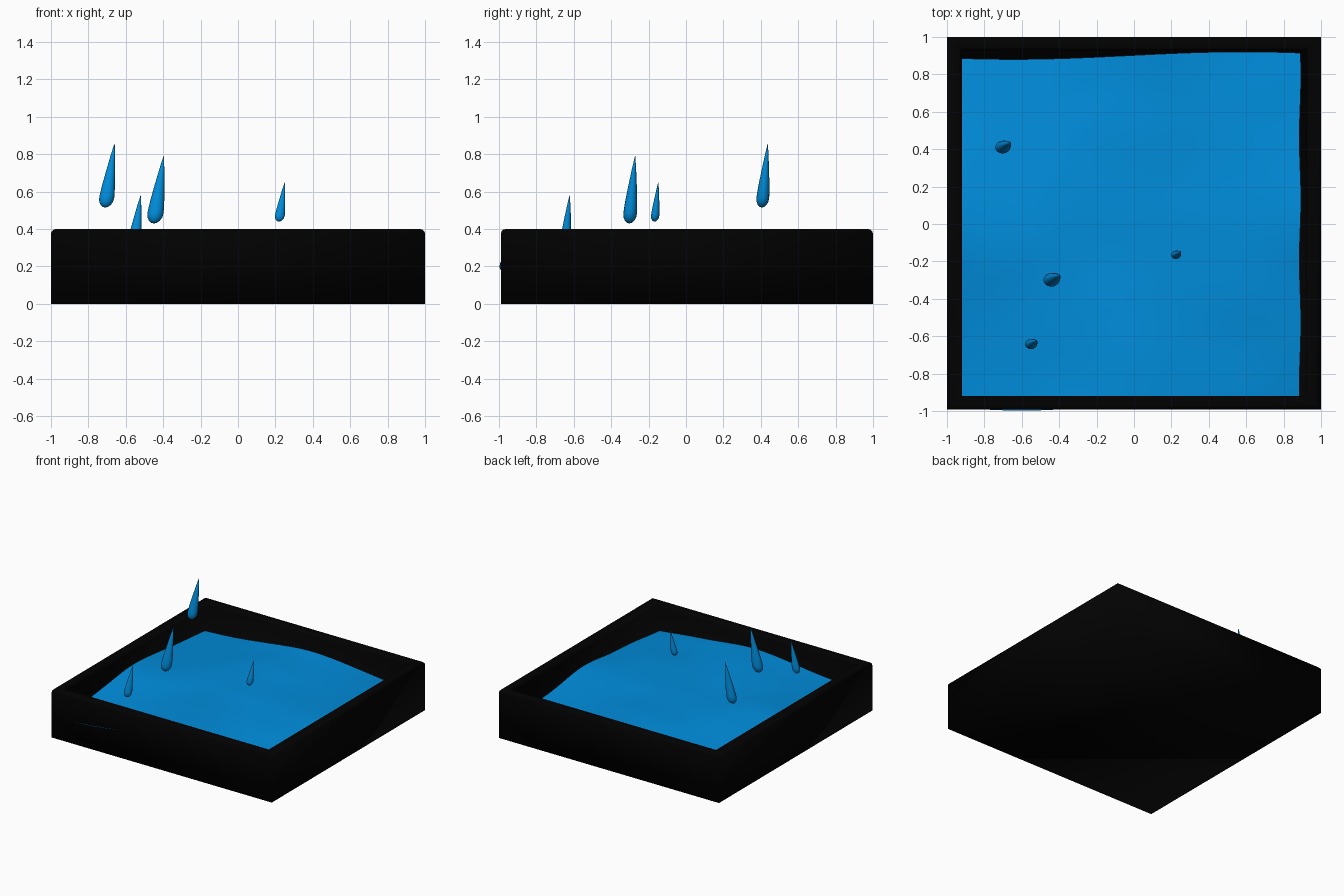
import bpy, bmesh
from math import sin, cos, pi, tanh
from mathutils import Vector, noise

default = bpy.data.objects.get("Cube")
if default:
    bpy.data.objects.remove(default, do_unlink=True)


def material(name, color, rough):
    mat = bpy.data.materials.new(name)
    mat.use_nodes = True
    mat.diffuse_color = (*color, 1)
    bsdf = mat.node_tree.nodes["Principled BSDF"]
    bsdf.inputs["Base Color"].default_value = (*color, 1)
    bsdf.inputs["Roughness"].default_value = rough
    return mat


black = material("matte black", (0.0004, 0.0004, 0.0004), 0.6)
blue = material("water blue", (0, 0.268, 0.72), 0.4)


def finish(bm, name, mat):
    bmesh.ops.recalc_face_normals(bm, faces=bm.faces)
    mesh = bpy.data.meshes.new(name)
    bm.to_mesh(mesh)
    bm.free()
    mesh.materials.append(mat)
    obj = bpy.data.objects.new(name, mesh)
    bpy.context.collection.objects.link(obj)
    for poly in mesh.polygons:
        poly.use_smooth = True


# Tray: a box with its top inset and sunk, both rim edges rounded
bm = bmesh.new()
bmesh.ops.create_cube(bm, size=2)
for v in bm.verts:
    v.co.z = 0.4 if v.co.z > 0 else 0
    if v.co.y < 0:
        v.co.y = -0.99
top = max(bm.faces, key=lambda f: f.calc_center_median().z)
bmesh.ops.inset_region(bm, faces=[top], thickness=0.08)
for v in top.verts:
    v.co.x = 0.92 if v.co.x > 0 else -0.92
    v.co.y = 0.93 if v.co.y > 0 else -0.92
floor = bmesh.ops.extrude_face_region(bm, geom=[top])["geom"]
for v in floor:
    if isinstance(v, bmesh.types.BMVert):
        v.co.z = 0.08
if top.is_valid:
    bmesh.ops.delete(bm, geom=[top], context="FACES_ONLY")


def on_rim(edge):
    a, b = (v.co for v in edge.verts)
    straight = min(abs(a.x - b.x), abs(a.y - b.y)) < 0.001
    return straight and min(a.z, b.z) > 0.39


bmesh.ops.bevel(bm, geom=[e for e in bm.edges if on_rim(e)], offset=0.026,
                segments=3, profile=0.5, affect="EDGES")
finish(bm, "tray", black)


# Water: a rippled sheet with drooping corners and wavy edges
def soft_abs(a):
    return a * tanh(4 * a)


bm = bmesh.new()
bmesh.ops.create_grid(bm, x_segments=48, y_segments=48, size=1)
for v in bm.verts:
    u, w = v.co.x, v.co.y
    right = 0.888 + 0.004 * sin(9 * w)
    back = 0.9 + 0.02 * sin(pi * 0.75 * u)
    front = -0.97 - 0.027 * max(0, cos(pi * (u + 0.62)))
    x = -0.95 + (u + 1) / 2 * (right + 0.95)
    y = front + (w + 1) / 2 * (back - front)
    ripple = 0.008 * noise.noise(Vector((2.5 * x + y, 2.5 * y - x, 0.3)))
    v.co = (x, y, 0.262 - 0.105 * soft_abs(x) * soft_abs(y) + ripple)
finish(bm, "water", blue)

# Raindrops: rings of a teardrop profile leaning from bulb to tip
PROFILE = [(0.01, 0.35), (0.04, 0.68), (0.09, 0.92), (0.15, 1), (0.22, 0.97),
           (0.35, 0.86), (0.55, 0.63), (0.8, 0.32), (1, 0.03)]


def raindrop(name, bulb, tip, radius, sides=16):
    base, point = Vector(bulb), Vector(tip)
    bm = bmesh.new()
    rings = []
    for t, r in PROFILE:
        c = base.lerp(point, t)
        rings.append([bm.verts.new((c.x + radius * r * cos(2 * pi * i / sides),
                                    c.y + radius * 0.85 * r * sin(2 * pi * i / sides),
                                    c.z)) for i in range(sides)])
    for a, b in zip(rings, rings[1:]):
        for i in range(sides):
            j = (i + 1) % sides
            bm.faces.new((a[i], a[j], b[j], b[i]))
    bottom = bm.verts.new(base)
    for i in range(sides):
        bm.faces.new((bottom, rings[0][(i + 1) % sides], rings[0][i]))
    bm.faces.new(rings[-1])
    finish(bm, name, blue)


raindrop("raindrop_back", (-0.709, 0.406, 0.515), (-0.66, 0.437, 0.855), 0.04)
raindrop("raindrop_middle", (-0.449, -0.303, 0.43), (-0.397, -0.272, 0.79), 0.043)
raindrop("raindrop_small", (0.219, -0.168, 0.44), (0.25, -0.148, 0.65), 0.026)
raindrop("raindrop_front", (-0.556, -0.645, 0.32), (-0.52, -0.622, 0.58), 0.032)
